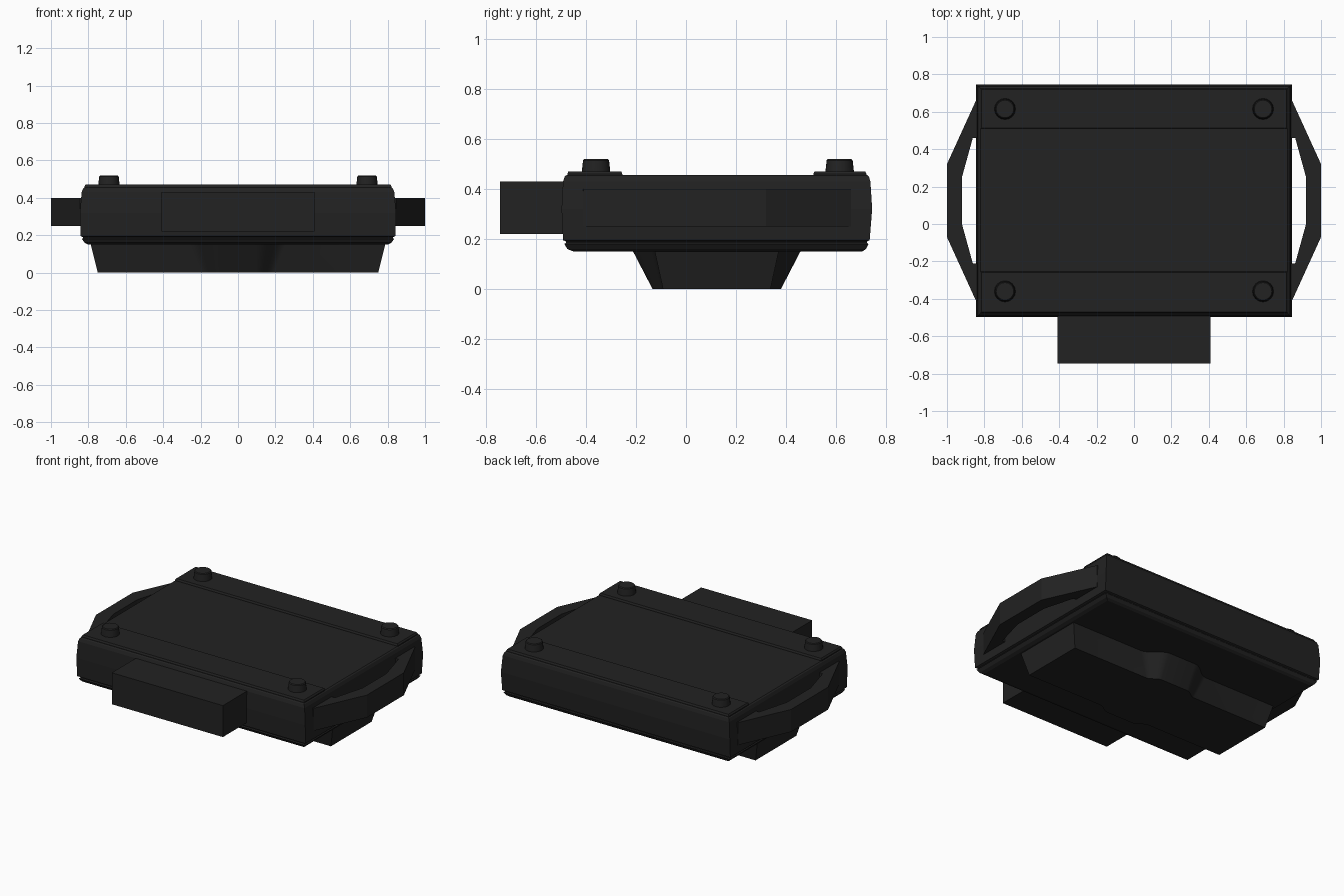
import bpy, bmesh, math
from mathutils import Vector

cube = bpy.data.objects.get("Cube")
if cube:
    bpy.data.objects.remove(cube, do_unlink=True)

black = bpy.data.materials.new("matte black")
black.use_nodes = True
tone = (0.016, 0.016, 0.016, 1)
black.diffuse_color = tone
shader = black.node_tree.nodes["Principled BSDF"]
shader.inputs["Base Color"].default_value = tone
shader.inputs["Roughness"].default_value = 0.7


def loft(name, rings, smooth=False):
    """Skin a stack of closed rings of 3D points and cap both ends."""
    bm = bmesh.new()
    loops = [[bm.verts.new(p) for p in ring] for ring in rings]
    n = len(loops[0])
    for a, b in zip(loops, loops[1:]):
        for i in range(n):
            j = (i + 1) % n
            bm.faces.new((a[i], a[j], b[j], b[i]))
    bm.faces.new(loops[0])
    bm.faces.new(loops[-1])
    bmesh.ops.recalc_face_normals(bm, faces=bm.faces)
    mesh = bpy.data.meshes.new(name)
    bm.to_mesh(mesh)
    bm.free()
    mesh.materials.append(black)
    ob = bpy.data.objects.new(name, mesh)
    bpy.context.collection.objects.link(ob)
    if smooth:
        bpy.ops.object.select_all(action='DESELECT')
        ob.select_set(True)
        bpy.context.view_layer.objects.active = ob
        bpy.ops.object.shade_smooth_by_angle(angle=math.radians(35))
    return ob


def rect(z, hx, y0, y1):
    return [(-hx, y0, z), (hx, y0, z), (hx, y1, z), (-hx, y1, z)]


# Body: rounded edges with a seam groove near the bottom
loft("body", [rect(*r) for r in (
    (0.15, 0.80, -0.45, 0.705),
    (0.16, 0.82, -0.475, 0.72),
    (0.18, 0.835, -0.487, 0.73),
    (0.185, 0.828, -0.48, 0.725),
    (0.19, 0.828, -0.48, 0.725),
    (0.195, 0.842, -0.492, 0.735),
    (0.32, 0.845, -0.498, 0.745),
    (0.43, 0.836, -0.492, 0.738),
    (0.45, 0.828, -0.485, 0.732),
    (0.456, 0.82, -0.478, 0.725))])

# Raised end plates on the top
for name, y0, y1 in (("front_plate", -0.475, -0.255), ("back_plate", 0.51, 0.722)):
    loft(name, [rect(0.44, 0.822, y0, y1), rect(0.46, 0.822, y0, y1),
                rect(0.47, 0.815, y0 + 0.004, y1 - 0.004)])

# Connector block
loft("front_block", [rect(z, 0.41, -0.745, -0.47) for z in (0.22, 0.43)])


# Knobs at the four corners
def circle(x, y, z, r, n=16):
    return [(x + r * math.cos(i * math.tau / n), y + r * math.sin(i * math.tau / n), z)
            for i in range(n)]


for side, x in (("right", -0.69), ("left", 0.69)):
    for end, y in (("front", -0.36), ("back", 0.615)):
        loft(f"{end}_{side}_knob", [circle(x, y, 0.45, 0.058), circle(x, y, 0.48, 0.056),
                                    circle(x, y, 0.515, 0.052), circle(x, y, 0.52, 0.047)],
             smooth=True)

# Side handles: an angular bar swept around its outline
mid = 0.125
outer = [(0.82, 0.54), (0.845, 0.535), (1.0, 0.195)]
inner = [(0.82, 0.335), (0.862, 0.335), (0.92, 0.125)]
outer += [(x, -y) for x, y in reversed(outer)]
inner += [(x, -y) for x, y in reversed(inner)]
for side, s in (("right", -1), ("left", 1)):
    loft(f"{side}_handle", [[(s * o[0], mid + o[1], 0.25), (s * o[0], mid + o[1], 0.40),
                             (s * i[0], mid + i[1], 0.40), (s * i[0], mid + i[1], 0.25)]
                            for o, i in zip(outer, inner)])


# Foot: tapered block with a soft bulge in the middle of each long side
def foot_ring(z, hx, half_depth, bulge, reach):
    steps = 8
    ramp = [(-reach + (reach - 0.1) * k / steps,
             half_depth + bulge * (0.5 - 0.5 * math.cos(math.pi * k / steps)))
            for k in range(steps + 1)]
    side = [(-hx, half_depth)] + ramp
    side += [(-x, y) for x, y in reversed(side)]
    centre = 0.123
    return ([(x, centre + y, z) for x, y in side]
            + [(-x, centre - y, z) for x, y in side])


loft("foot", [foot_ring(0.0, 0.75, 0.215, 0.042, 0.19),
              foot_ring(0.16, 0.79, 0.25, 0.09, 0.26)], smooth=True)
